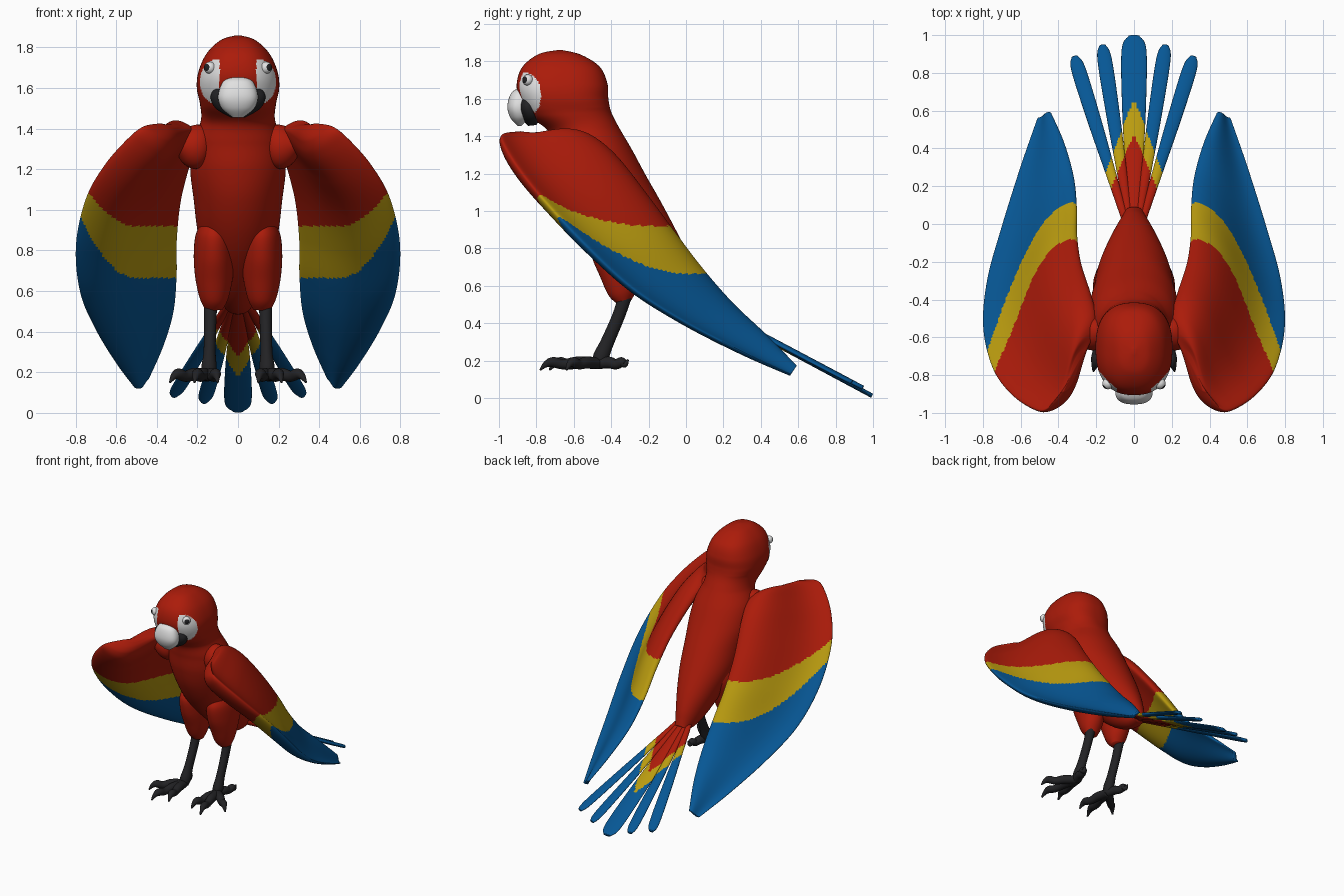
import bpy, bmesh, math
from mathutils import Vector

if "Cube" in bpy.data.objects:
    bpy.data.objects.remove(bpy.data.objects["Cube"])


def material(name, rgb):
    m = bpy.data.materials.new(name)
    m.diffuse_color = (*rgb, 1)
    m.use_nodes = True
    m.node_tree.nodes["Principled BSDF"].inputs["Base Color"].default_value = m.diffuse_color
    return m


RED = material("red", (0.41, 0.011, 0.003))
YELLOW = material("yellow", (0.49, 0.33, 0.005))
BLUE = material("blue", (0.002, 0.095, 0.30))
BLACK = material("black", (0.016, 0.016, 0.018))
WHITE = material("white", (0.75, 0.75, 0.75))


def smooth_rows(rows, steps):
    """Catmull-Rom interpolation of rows of numbers."""
    out = []
    for i in range(len(rows) - 1):
        p0, p1 = rows[max(i - 1, 0)], rows[i]
        p2, p3 = rows[i + 1], rows[min(i + 2, len(rows) - 1)]
        for k in range(steps):
            t = k / steps
            out.append([0.5 * (2 * b + (c - a) * t + (2 * a - 5 * b + 4 * c - d) * t * t
                               + (3 * b - a - 3 * c + d) * t ** 3)
                        for a, b, c, d in zip(p0, p1, p2, p3)])
    return out + [list(rows[-1])]


def loft(name, rings, mats, rule=None, mirror=False):
    """Skin closed rings, cap the ends, colour faces by rule(centre)."""
    bm = bmesh.new()
    vs = [[bm.verts.new(p) for p in r] for r in rings]
    n = len(rings[0])
    for a, b in zip(vs, vs[1:]):
        for j in range(n):
            bm.faces.new((a[j], a[(j + 1) % n], b[(j + 1) % n], b[j]))
    bm.faces.new(vs[0])
    bm.faces.new(vs[-1])
    bmesh.ops.recalc_face_normals(bm, faces=bm.faces)
    for f in bm.faces:
        f.smooth = True
        if rule:
            f.material_index = rule(f.calc_center_median())
    me = bpy.data.meshes.new(name)
    bm.to_mesh(me)
    bm.free()
    for m in mats:
        me.materials.append(m)
    ob = bpy.data.objects.new(name, me)
    bpy.context.collection.objects.link(ob)
    if mirror:
        mod = ob.modifiers.new("mirror", 'MIRROR')
        mod.use_mirror_merge = False
    return ob


def spow(v, p):
    return math.copysign(abs(v) ** p, v)


def side_rings(rows, n=64, steps=8, x=0.0):
    """Rows: front y, front z, back y, back z, half width. Blunter at head height."""
    rings = []
    for fy, fz, by, bz, hw in smooth_rows(rows, steps):
        f, b = Vector((x, fy, fz)), Vector((x, by, bz))
        p = 1 - .18 * min(1, max(0, (fz - 1.42) / .12))
        rings.append([(f + b) / 2 + (f - b) / 2 * spow(math.cos(a), p)
                      + Vector((hw * spow(math.sin(a), p), 0, 0))
                      for a in (2 * math.pi * j / n for j in range(n))])
    return rings


def tube_rings(rows, n=16, steps=6):
    """Rows: x, y, z, half width, half thickness along a path."""
    rows = smooth_rows(rows, steps)
    pts = [Vector(r[:3]) for r in rows]
    rings = []
    for i, r in enumerate(rows):
        d = (pts[min(i + 1, len(pts) - 1)] - pts[max(i - 1, 0)]).normalized()
        s = d.cross(Vector((0, 0, 1))).normalized()
        u = s.cross(d)
        rings.append([pts[i] + s * r[3] * math.cos(a) + u * r[4] * math.sin(a)
                      for a in (2 * math.pi * j / n for j in range(n))])
    return rings


# Head and body in one skin, with white cheek patches
def cheek(c):
    inside = ((c.y + 0.86) / 0.085) ** 2 + ((c.z - 1.62) / 0.12) ** 2 < 1
    return 1 if inside and abs(c.x) > 0.09 and c.z > 1.78 - 2 * (c.x ** 2) ** .5 else 0


body = [(-.69, 1.86, -.66, 1.86, .01), (-.79, 1.838, -.56, 1.835, .085),
        (-.875, 1.77, -.46, 1.77, .155), (-.905, 1.68, -.42, 1.68, .195),
        (-.89, 1.60, -.415, 1.60, .203), (-.84, 1.51, -.40, 1.53, .187),
        (-.74, 1.43, -.36, 1.45, .183), (-.71, 1.33, -.29, 1.33, .222),
        (-.69, 1.20, -.22, 1.20, .235), (-.64, 1.05, -.135, 1.05, .218),
        (-.54, .88, -.055, .90, .198), (-.40, .72, .015, .76, .155),
        (-.21, .56, .06, .65, .105), (-.06, .49, .08, .58, .07),
        (.05, .49, .09, .54, .045)]
loft("head_and_body", side_rings(body, 160, 12), [RED, WHITE], cheek)

# Beak
loft("upper_beak", side_rings([
    (-.89, 1.66, -.85, 1.66, .03), (-.935, 1.63, -.83, 1.63, .075),
    (-.955, 1.56, -.83, 1.56, .098), (-.94, 1.50, -.84, 1.50, .08),
    (-.90, 1.455, -.88, 1.455, .025)], 40), [WHITE])
loft("lower_beak", side_rings([
    (-.875, 1.625, -.80, 1.625, .10), (-.895, 1.56, -.79, 1.56, .135),
    (-.88, 1.50, -.78, 1.50, .11), (-.845, 1.455, -.80, 1.46, .04)], 40), [BLACK])

# Eyes: white balls with dark pupils
EYE, LOOK = Vector((.138, -.845, 1.70)), Vector((.68, -.72, .08)).normalized()
side = LOOK.cross(Vector((0, 0, 1))).normalized()
up = side.cross(LOOK)
eye_rings = []
for i in range(1, 24):
    p = math.pi * i / 24
    eye_rings.append([EYE + .030 * (LOOK * math.cos(p) + math.sin(p) * (
        side * math.cos(a) + up * math.sin(a)))
        for a in (2 * math.pi * j / 24 for j in range(24))])
loft("eye", eye_rings, [WHITE, BLACK],
     lambda c: 1 if (c - EYE).normalized().dot(LOOK) > .80 else 0, True)


# Wings: inner edge xyz, outer edge xyz, half thickness
def wing_colour(c):
    q = max(0, c.x - .5) ** 2
    return 0 if c.z > .92 + 3 * q else 1 if c.z > .665 + 4 * q else 2


wing = [(.27, -.67, 1.41, .38, -.89, 1.425, .03),
        (.22, -.58, 1.40, .46, -.985, 1.405, .09),
        (.205, -.48, 1.36, .535, -.98, 1.345, .125),
        (.235, -.36, 1.26, .65, -.90, 1.215, .13),
        (.285, -.20, 1.06, .745, -.765, 1.05, .115),
        (.305, -.05, .86, .795, -.55, .82, .10),
        (.305, .09, .68, .775, -.30, .59, .08),
        (.32, .25, .50, .70, -.02, .41, .06),
        (.37, .43, .33, .60, .30, .245, .045),
        (.44, .59, .17, .51, .56, .125, .022)]
rows = smooth_rows(wing, 20)
mids = [(Vector(r[:3]) + Vector(r[3:6])) / 2 for r in rows]
wing_rings = []
for i, r in enumerate(rows):
    chord = Vector(r[3:6]) - Vector(r[:3])
    along = mids[min(i + 8, len(mids) - 1)] - mids[max(i - 8, 0)]
    nrm = along.cross(chord).normalized()
    if nrm.z < 0:
        nrm = -nrm
    ring = []
    for j in range(112):
        a = 2 * math.pi * j / 112
        c, s = math.cos(a), math.sin(a)
        # raised ridge near the inner edge, slight sag across the middle
        lift = r[6] * (.58 * spow(s, .85) - (.85 * c + .28) * (1 - c * c))
        ring.append(mids[i] + chord * c / 2 + nrm * lift)
    wing_rings.append(ring)
loft("wing", wing_rings, [RED, YELLOW, BLUE], wing_colour, True)

# Shoulders joining wings to body
loft("shoulder", tube_rings([(.14, -.54, 1.30, .06, .08), (.20, -.57, 1.31, .09, .11),
                             (.25, -.60, 1.32, .08, .09), (.30, -.63, 1.33, .03, .03)], 32),
     [RED], None, True)


# Tail feathers, coloured in chevrons
def tail_colour(c):
    ax = abs(c.x)
    return 0 if c.y < .48 - 2.4 * ax else 1 if c.y < .665 - 2.6 * ax else 2


def feather(name, x0, x1, y1, z1, w, mirror):
    rows = []
    for t, k in ((0, .5), (.3, .72), (.6, .95), (.92, 1), (1, .45)):
        rows.append((x0 + (x1 - x0) * t, .02 + (y1 - .02) * t, .54 + (z1 - .54) * t,
                     w * k, .017 - .005 * t))
    loft(name, tube_rings(rows, 32, 20), [RED, YELLOW, BLUE], tail_colour, mirror)


feather("middle_tail_feather", 0, 0, .995, .012, .066, False)
feather("inner_tail_feather", .025, .167, .945, .055, .038, True)
feather("outer_tail_feather", .045, .315, .885, .085, .038, True)

# Thighs, legs and toes
loft("thigh", side_rings([
    (-.48, .94, -.28, .95, .055), (-.52, .87, -.20, .89, .09),
    (-.505, .76, -.18, .80, .10), (-.46, .65, -.22, .69, .093),
    (-.415, .55, -.255, .59, .072), (-.37, .505, -.295, .52, .045)], 40, 8, .118),
    [RED], None, True)
loft("leg", tube_rings([(.135, -.32, .56, .034, .036), (.137, -.36, .44, .030, .034),
                        (.14, -.42, .30, .030, .036), (.143, -.455, .22, .038, .042),
                        (.145, -.47, .175, .03, .03)], 20), [BLACK], None, True)
for i, (x, y, z) in enumerate([(.10, -.73, .15), (.215, -.78, .15),
                               (.335, -.64, .15), (.20, -.31, .205)]):
    ax, ay = .147, -.47
    toe = [(ax, ay, .185, .034, .03)]
    for t, h, w in ((.35, .19, .032), (.6, .18, .027), (.78, .192, .027), (.9, .18, .017)):
        toe.append((ax + (x - ax) * t, ay + (y - ay) * t, h, w, w))
    toe.append((x, y, z, .005, .005))
    loft("toe_%d" % (i + 1), tube_rings(toe, 16), [BLACK], None, True)
